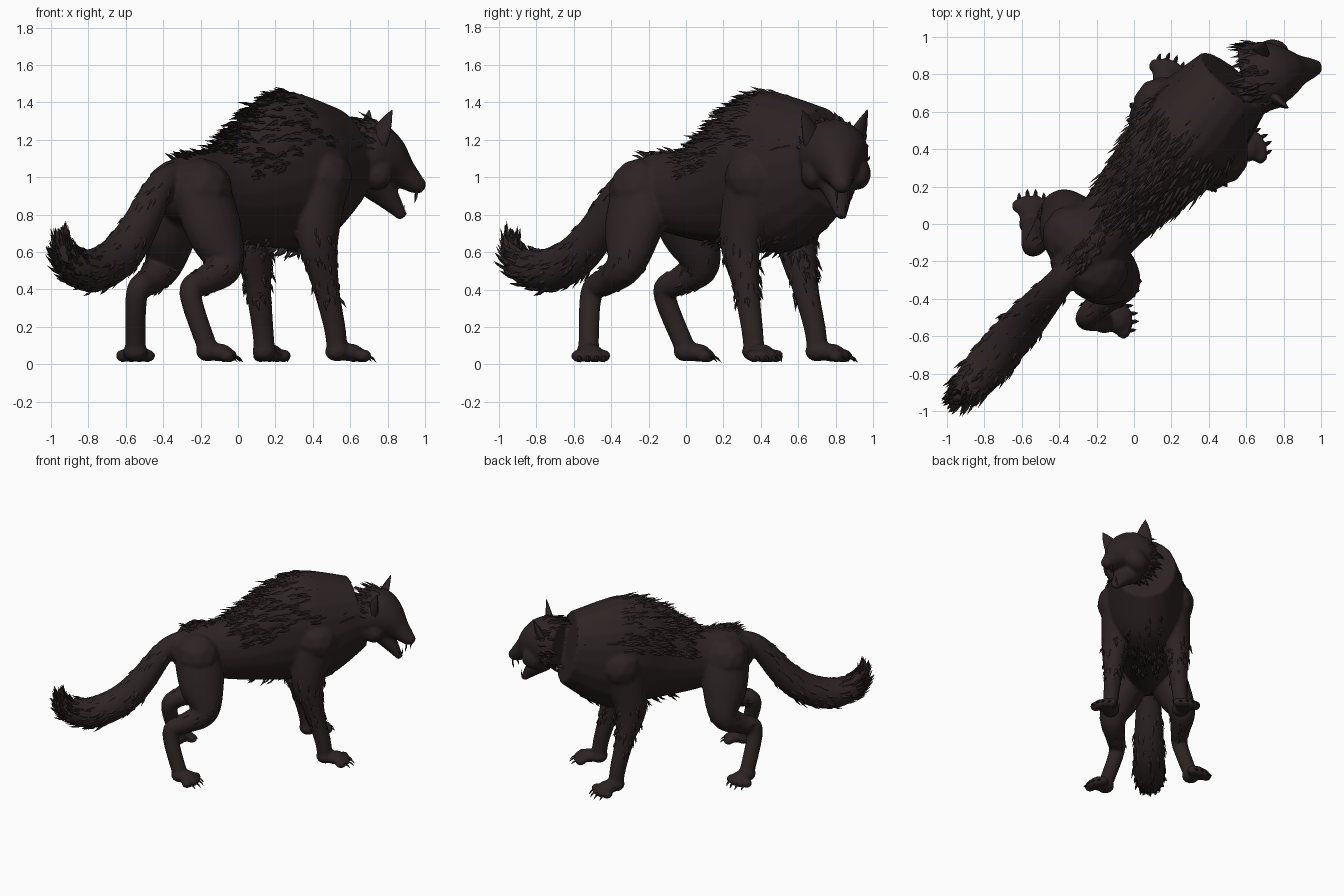
import bpy, bmesh, math, random
from mathutils import Vector, Matrix

if "Cube" in bpy.data.objects:
    bpy.data.objects.remove(bpy.data.objects["Cube"])

random.seed(4)
UP = Vector((0, 0, 1))
SIDE = Vector((-0.755, 0.656, 0))   # the animal's left
FWD = Vector((0.656, 0.755, 0))     # the animal's heading
HIPS = Vector((-0.31, -0.21, 0))


def material(name, col):
    m = bpy.data.materials.new(name)
    m.diffuse_color = (*col, 1)
    m.use_nodes = True
    m.node_tree.nodes["Principled BSDF"].inputs["Base Color"].default_value = m.diffuse_color
    return m


fur_mat = material("dark_brown_fur", (0.026, 0.017, 0.017))
claw_mat = material("dark_claw", (0.020, 0.014, 0.014))


def place(u, v, z):
    """Point from distance ahead of the hips, distance to the left, height."""
    return HIPS + FWD * u + SIDE * v + UP * z


def finish(bm, name, mat, smooth=False):
    bmesh.ops.recalc_face_normals(bm, faces=bm.faces[:])
    me = bpy.data.meshes.new(name)
    bm.to_mesh(me)
    bm.free()
    me.materials.append(mat)
    for p in me.polygons:
        p.use_smooth = smooth
    ob = bpy.data.objects.new(name, me)
    bpy.context.collection.objects.link(ob)
    return ob


def sample(st, t):
    """Smooth curve through stations (x, y, z, half width, half depth)."""
    n = len(st)
    t = max(0, min(n - 1, t))
    i = min(int(t), n - 2)
    f = t - i
    p0, p1, p2, p3 = [Vector(st[max(0, min(n - 1, k))]) for k in range(i - 1, i + 3)]
    return 0.5 * (2 * p1 + (p2 - p0) * f + (2 * p0 - 5 * p1 + 4 * p2 - p3) * f * f
                  + (3 * p1 - p0 - 3 * p2 + p3) * f ** 3)


def surface(st, t, ang):
    """Point, outward direction and tangent on a tube."""
    s = sample(st, t)
    d = sample(st, t + 0.1) - sample(st, t - 0.1)
    tan = Vector(d[:3]).normalized()
    a = (SIDE - tan * SIDE.dot(tan)).normalized()
    b = tan.cross(a)
    out = a * math.cos(ang) * s[3] + b * math.sin(ang) * s[4]
    return Vector(s[:3]) + out, out.normalized(), tan


def tube(bm, st, sides=20, steps=6):
    rings = []
    for i in range((len(st) - 1) * steps + 1):
        rings.append([bm.verts.new(surface(st, i / steps, math.tau * k / sides)[0])
                      for k in range(sides)])
    for r, q in zip(rings, rings[1:]):
        for k in range(sides):
            j = (k + 1) % sides
            bm.faces.new((r[k], r[j], q[j], q[k]))
    bm.faces.new(rings[0])
    bm.faces.new(rings[-1])


def ball(bm, p, scale):
    bmesh.ops.create_icosphere(bm, subdivisions=2, radius=1,
                               matrix=Matrix.Translation(p) @ Matrix.Diagonal((*scale, 1)))


def spike(bm, p, d, out, length, width):
    """Flattened pointed lock with a slight bend."""
    d = d.normalized()
    s = d.cross(out).normalized() * width
    n = s.cross(d).normalized() * width * 0.5
    q = p + d * length * 0.5 + n * 0.5
    base = [bm.verts.new(v) for v in (p + s, p + n, p - s, p - n)]
    mid = [bm.verts.new(v) for v in (q + s * .8, q + n, q - s * .8, q - n)]
    tip = bm.verts.new(p + d * length - n * 0.3)
    bm.faces.new(base)
    for k in range(4):
        j = (k + 1) % 4
        bm.faces.new((base[k], base[j], mid[j], mid[k]))
        bm.faces.new((mid[k], mid[j], tip))


def coat(bm, st, count, span, arc, along, lift, length):
    """Scatter locks over part of a tube."""
    for _ in range(count):
        p, out, tan = surface(st, random.uniform(*span), math.radians(random.uniform(*arc)))
        jit = Vector([random.uniform(-.2, .2) for _ in range(3)])
        spike(bm, p - out * 0.015, tan * along + out * lift + jit, out,
              length * random.uniform(0.7, 1.25), 0.015)


# Trunk profile: distance ahead, height, half width, half height
torso = [(*place(u, 0, z), w, h) for u, z, w, h in (
    (-.09, .97, .1, .11), (.03, .94, .17, .19), (.33, .91, .195, .245), (.58, .95, .235, .33),
    (.8, 1.01, .28, .42), (1, 1.04, .29, .42), (1.29, 1.1, .23, .28))]
# Tail profile: distance ahead, height, radius
tail = [(*place(u, 0, z), r, r) for u, z, r in (
    (-.01, 1.02, .07), (-.16, .95, .08), (-.37, .69, .105), (-.54, .555, .115),
    (-.73, .5, .115), (-.89, .54, .09), (-.955, .63, .045), (-.95, .73, .01))]
# Head and jaw, turned to one side: position, radius
head = [(x, y, z, r, r) for x, y, z, r in (
    (.58, .77, 1.12, .17), (.7, .79, 1.12, .188), (.79, .805, 1.085, .15),
    (.88, .822, 1.02, .085), (.95, .833, .965, .055), (.995, .84, .945, .033))]
jaw = [(x, y, z, r * 1.15, r * .9) for x, y, z, r in (
    (.72, .8, .98, .1), (.8, .815, .89, .065), (.885, .83, .785, .025))]
# Leg profiles: distance ahead, distance sideways, height, radius; last one is the toes
front = ((.935, .2, 1, .13), (.863, .227, .68, .1), (.912, .24, .42, .07),
         (.966, .255, .2, .057), (.984, .258, .08, .055), (1.13, .318, .045, .04))
hind = ((.05, .103, .93, .14), (.065, .182, .72, .135), (.067, .255, .53, .1),
        (-.074, .24, .445, .073), (-.187, .235, .38, .058), (-.136, .317, .08, .053),
        (-.043, .4, .045, .04))

# Body: all volumes fused into one skin
body = bmesh.new()
claws = bmesh.new()
tufts = bmesh.new()
for st in (torso, head, jaw, tail):
    tube(body, st)
for profile in (front, hind):
    for side in (-1, 1):
        st = []
        for u, v, z, r in profile:
            if profile is hind and side > 0:      # this hind leg steps ahead
                u += .04 + .1 * (1.05 - z)
            deep = r * (1.25 if z > .6 else 1.05)
            st.append((*place(u, v * side, z), r, deep))
        toe = Vector(st.pop()[:3])
        tube(body, st)
        ball(body, Vector(st[0][:3]), (st[0][4],) * 3)
        # Paw with four toes
        ankle = Vector(st[-1][:3])
        d = toe - ankle
        d.z = 0
        d.normalize()
        s = Vector((-d.y, d.x, 0))
        ball(body, ankle - UP * .012, (.068, .068, .055))
        ball(body, ankle.lerp(toe, .5), (.072, .072, .05))
        for k in (-3, -1, 1, 3):
            p = toe + s * k * .022 - d * abs(k) * .01
            ball(body, p, (.042, .042, .036))
            spike(claws, p + d * .03, d - UP * .75, UP, .055, .012)
        # Tufts on elbows and shanks
        if profile is front:
            coat(tufts, st, 60, (.8, 2.3), (0, 360), 1, .3, .07)
        else:
            coat(tufts, st, 35, (1.6, 3.4), (0, 360), 1, .15, .055)
finish(tufts, "leg_fur", fur_mat)

# Brows, cheeks and nose, with eyes, fangs and ears on both sides
eyes = bmesh.new()
ears = bmesh.new()
across = Vector((-.33, .94, 0))
for k in (-1, 1):
    ball(body, Vector((.825, .81 + k * .07, 1.135)), (.05, .04, .03))
    ball(body, Vector((.74, .8 + k * .12, 1.02)), (.09, .07, .09))
    ball(eyes, Vector((.862, .817 + k * .075, 1.095)), (.014, .014, .012))
    spike(claws, Vector((.955, .836 + k * .032, .93)), Vector((-.15, 0, -1)), FWD, .075, .012)
    spike(claws, Vector((.875, .83 + k * .022, .79)), Vector((.25, 0, 1)), FWD, .07, .01)
    low = Vector((.7, .79, 1.17)) + across * k * .11
    tip = Vector((.763, .795, 1.36)) + across * k * .185
    tube(ears, [(*low.lerp(tip, f), .066 * (1 - f * f) + .002, .042 * (1 - f) + .002)
                for f in (0, .35, .7, 1)], 10, 3)
ball(body, Vector((.985, .838, .955)), (.022, .034, .026))
ob = finish(body, "body", fur_mat, True)
rm = ob.modifiers.new("fuse", 'REMESH')
rm.mode = 'VOXEL'
rm.voxel_size = 0.012
rm.use_smooth_shade = True
sm = ob.modifiers.new("soften", 'SMOOTH')
sm.factor = 0.5
sm.iterations = 6
finish(claws, "claws_and_fangs", claw_mat)
finish(eyes, "eyes", claw_mat, True)
finish(ears, "ears", fur_mat, True)

# Mane over back and shoulders, neck ruff and belly fringe
mane = bmesh.new()
coat(mane, torso, 420, (2.2, 6), (15, 165), -1, .22, .11)
coat(mane, torso, 60, (.7, 2.4), (70, 110), -1, .2, .08)
coat(mane, torso, 70, (2.4, 6), (82, 98), -1, .4, .11)
coat(mane, head, 130, (.3, 1.2), (0, 360), -1, .3, .1)
coat(mane, torso, 70, (2.4, 5.5), (240, 300), -.8, .4, .08)
finish(mane, "mane_fur", fur_mat)

# Tail fur
brush = bmesh.new()
coat(brush, tail, 300, (1, 6.3), (0, 360), 1, .2, .09)
finish(brush, "tail_fur", fur_mat)
